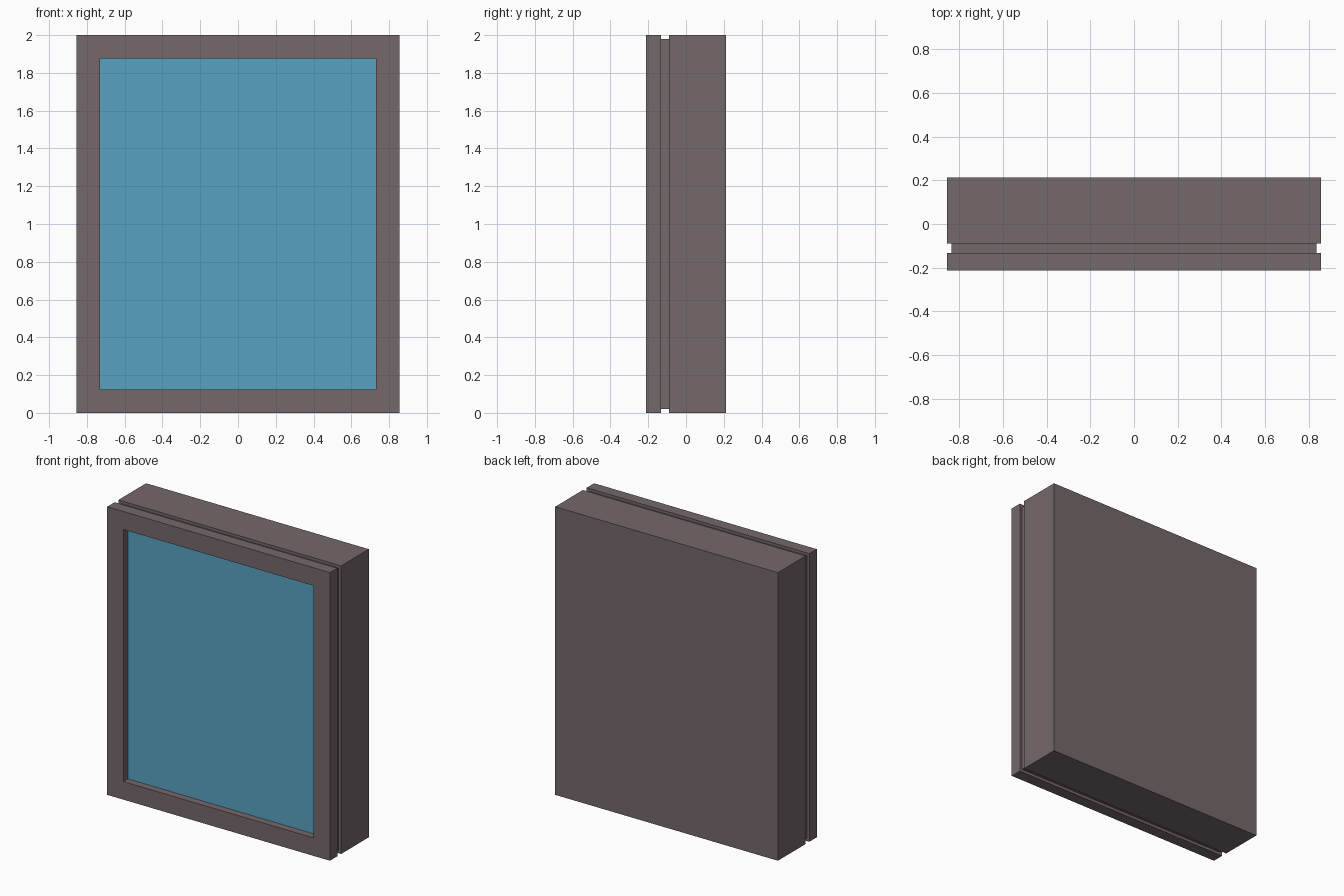
import bpy, bmesh

if "Cube" in bpy.data.objects:
    bpy.data.objects.remove(bpy.data.objects["Cube"])

HALF_W, HEIGHT, HALF_D = 0.855, 2.0, 0.213
BORDER = 0.125          # width of the front frame border
GLASS_Y = -0.163        # front of the recessed pane


def material(name, rgb):
    m = bpy.data.materials.new(name)
    m.diffuse_color = (*rgb, 1.0)
    m.use_nodes = True
    m.node_tree.nodes["Principled BSDF"].inputs["Base Color"].default_value = m.diffuse_color
    return m


def ring_solid(name, rings, mat):
    """Stack rectangles given as (inset, y) and close both ends."""
    bm = bmesh.new()
    loops = []
    for inset, y in rings:
        w, lo, hi = HALF_W - inset, inset, HEIGHT - inset
        loops.append([bm.verts.new((x, y, z))
                      for x, z in ((-w, lo), (w, lo), (w, hi), (-w, hi))])
    for a, b in zip(loops, loops[1:]):
        for i in range(4):
            j = (i + 1) % 4
            bm.faces.new((a[i], a[j], b[j], b[i]))
    bm.faces.new(loops[0])
    bm.faces.new(loops[-1][::-1])
    bmesh.ops.recalc_face_normals(bm, faces=bm.faces)
    mesh = bpy.data.meshes.new(name)
    bm.to_mesh(mesh)
    bm.free()
    mesh.materials.append(mat)
    obj = bpy.data.objects.new(name, mesh)
    bpy.context.collection.objects.link(obj)
    return obj


brown = material("grey brown", (0.178, 0.138, 0.147))
blue = material("pane blue", (0.102, 0.361, 0.552))

# Casing: recess, front border, groove around the sides, deep back body
ring_solid("casing", [
    (BORDER, GLASS_Y + 0.004), (BORDER, -HALF_D),
    (0.0, -HALF_D), (0.0, -0.132),
    (0.02, -0.132), (0.02, -0.09),
    (0.0, -0.09), (0.0, HALF_D),
], brown)

# Pane: thin plate at the bottom of the recess
ring_solid("pane", [(BORDER, GLASS_Y), (BORDER, GLASS_Y + 0.004)], blue)
